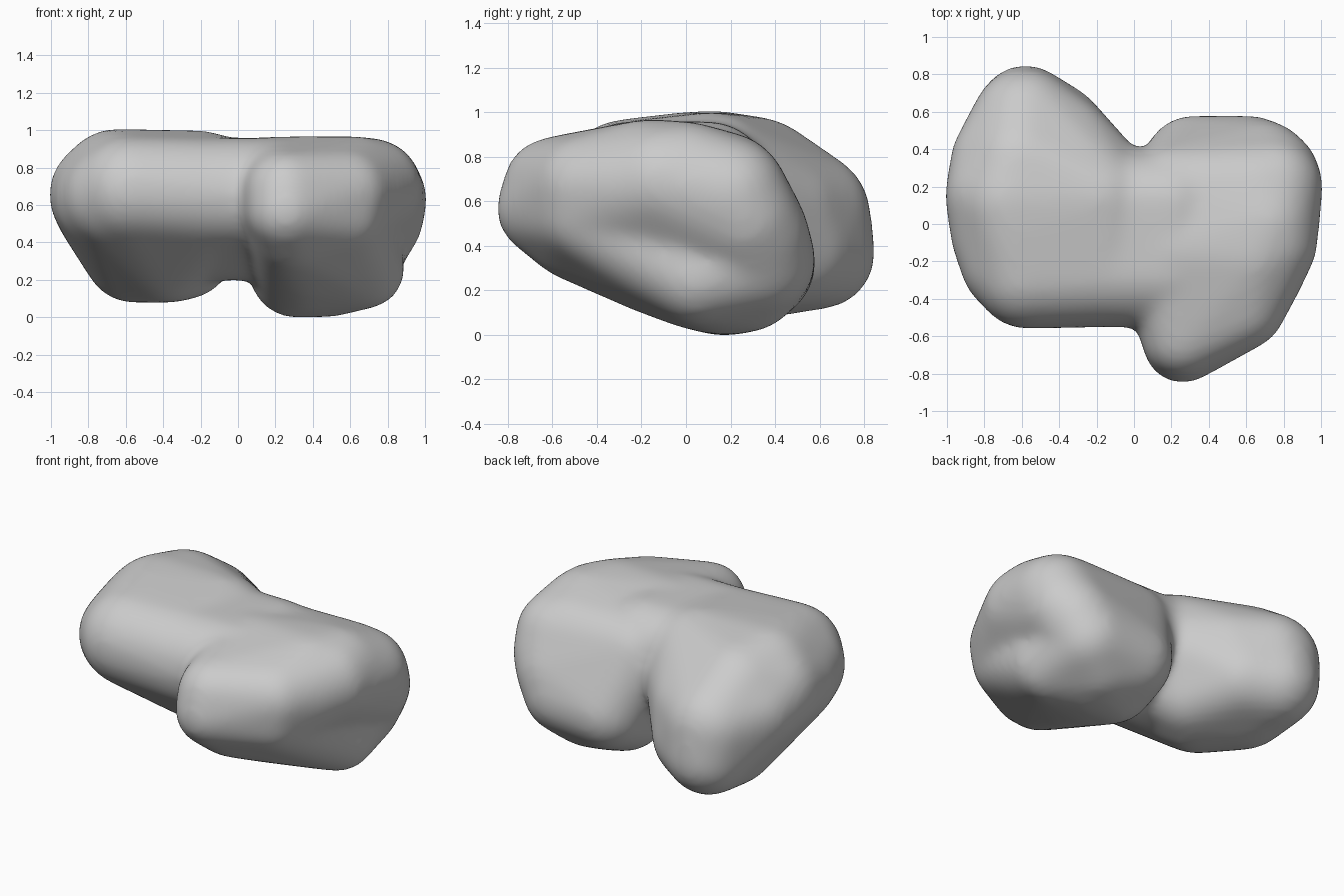
import bpy
import bmesh
from mathutils import Matrix, Vector

cube = bpy.data.objects.get("Cube")
if cube:
    bpy.data.objects.remove(cube, do_unlink=True)

# Single matte grey
grey = bpy.data.materials.new("plain grey")
grey.use_nodes = True
colour = (0.6, 0.6, 0.6, 1)
grey.diffuse_color = colour
grey.node_tree.nodes["Principled BSDF"].inputs["Base Color"].default_value = colour

body = bmesh.new()


def add_lobe(balls):
    """Wrap a tight convex skin around balls given as (x, y, z, radius)."""
    skin = bmesh.new()
    for x, y, z, r in balls:
        bmesh.ops.create_icosphere(skin, subdivisions=4, radius=r + 0.012,
                                   matrix=Matrix.Translation((x, y, z)))
    points = [v.co.copy() for v in skin.verts]
    skin.clear()
    for p in points:
        skin.verts.new(p)
    bmesh.ops.convex_hull(skin, input=skin.verts[:])
    loose = [v for v in skin.verts if not v.link_faces]
    bmesh.ops.delete(skin, geom=loose, context='VERTS')
    bmesh.ops.recalc_face_normals(skin, faces=skin.faces[:])
    part = bpy.data.meshes.new("lobe_skin")
    skin.to_mesh(part)
    skin.free()
    body.from_mesh(part)
    bpy.data.meshes.remove(part)


# Left lobe, shared back and nose
heel = [(0.31, 0.33, 0.31, 0.24), (0.62, 0.33, 0.33, 0.24)]
nose = [(0.26, -0.64, 0.56, 0.2), (0.3, -0.5, 0.46, 0.21),
        (0.56, -0.45, 0.54, 0.21)]

# Left lobe, upper ridge
add_lobe(heel + nose + [
    (0.26, -0.6, 0.66, 0.21), (0.58, -0.44, 0.66, 0.22),
    (0.66, -0.25, 0.66, 0.24), (0.72, -0.1, 0.68, 0.25),
    (0.2, -0.15, 0.67, 0.28), (0.62, -0.17, 0.67, 0.28),
    (0.71, 0.0, 0.68, 0.26), (0.75, 0.2, 0.62, 0.25),
    (0.74, 0.26, 0.52, 0.24), (0.7, 0.31, 0.45, 0.23),
    (0.2, 0.17, 0.64, 0.25), (0.66, 0.18, 0.64, 0.25)])

# Left lobe, lower belly
add_lobe(heel + nose + [
    (0.31, 0.17, 0.24, 0.24), (0.48, 0.17, 0.24, 0.235),
    (0.5, 0.27, 0.25, 0.235), (0.36, 0.04, 0.27, 0.24),
    (0.36, -0.15, 0.34, 0.24), (0.45, -0.3, 0.4, 0.22),
    (0.68, 0.05, 0.25, 0.2), (0.62, -0.18, 0.37, 0.2)])

# Right lobe
add_lobe([
    (-0.57, -0.27, 0.67, 0.28), (-0.15, -0.25, 0.65, 0.29),
    (-0.65, -0.2, 0.64, 0.27), (-0.62, -0.02, 0.69, 0.29),
    (-0.7, -0.05, 0.63, 0.27), (-0.65, 0.12, 0.69, 0.3),
    (-0.2, 0.12, 0.69, 0.29), (-0.72, 0.15, 0.65, 0.28),
    (-0.72, 0.34, 0.58, 0.25), (-0.18, 0.22, 0.6, 0.25),
    (-0.6, 0.32, 0.67, 0.29), (-0.58, 0.54, 0.53, 0.28),
    (-0.58, 0.6, 0.36, 0.24), (-0.42, 0.49, 0.38, 0.25),
    (-0.38, 0.42, 0.55, 0.26), (-0.56, 0.34, 0.33, 0.25),
    (-0.37, 0.12, 0.33, 0.25), (-0.28, 0.2, 0.34, 0.24)])

# Bridge between the lobes
add_lobe([(x, y, z, r) for x in (-0.2, 0.2) for y, z, r in
          ((-0.25, 0.65, 0.29), (0.1, 0.67, 0.27),
           (0.15, 0.58, 0.25), (0.02, 0.46, 0.26))])

mesh = bpy.data.meshes.new("two_lobed_body")
body.to_mesh(mesh)
body.free()
obj = bpy.data.objects.new("two_lobed_body", mesh)
bpy.context.collection.objects.link(obj)

# Fuse and soften the creases
fuse = obj.modifiers.new("fuse", 'REMESH')
fuse.mode = 'VOXEL'
fuse.voxel_size = 0.022
soften = obj.modifiers.new("soften", 'SMOOTH')
soften.factor = 0.5
soften.iterations = 36

graph = bpy.context.evaluated_depsgraph_get()
final = bpy.data.meshes.new_from_object(obj.evaluated_get(graph))
obj.modifiers.clear()
obj.data = final
final.name = "two_lobed_body"
bpy.data.meshes.remove(mesh)

# Centre and rest on the ground
low = Vector([min(v.co[i] for v in final.vertices) for i in range(3)])
high = Vector([max(v.co[i] for v in final.vertices) for i in range(3)])
middle = (low + high) / 2
middle.z = low.z
final.transform(Matrix.Translation(-middle))

final.materials.clear()
final.materials.append(grey)
for face in final.polygons:
    face.use_smooth = True
    face.material_index = 0
